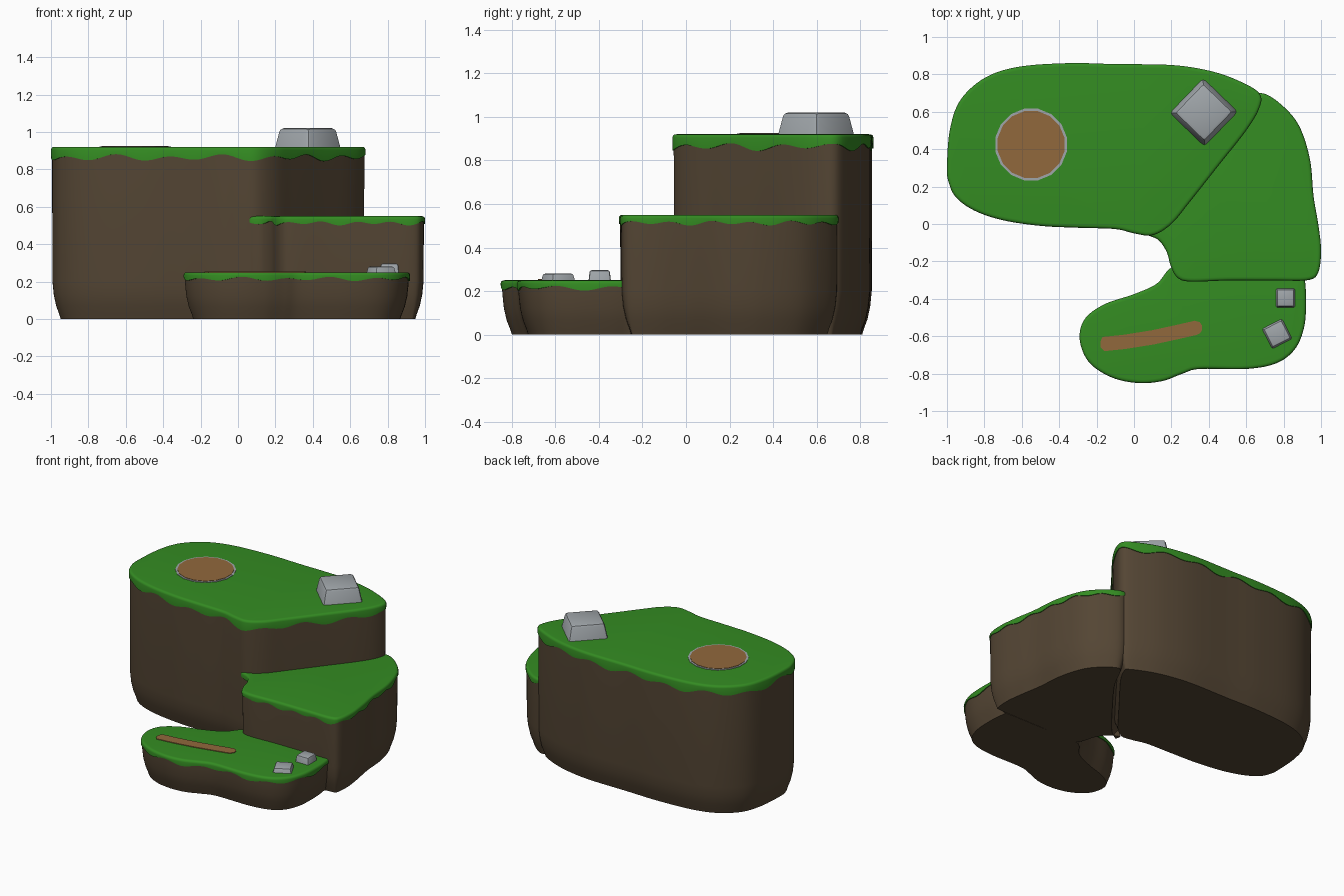
import bpy, bmesh, math
from mathutils import Vector

if "Cube" in bpy.data.objects:
    bpy.data.objects.remove(bpy.data.objects["Cube"])

def material(name, rgb):
    m = bpy.data.materials.new(name)
    m.diffuse_color = (*rgb, 1)
    m.use_nodes = True
    m.node_tree.nodes["Principled BSDF"].inputs["Base Color"].default_value = m.diffuse_color
    return m

GRASS = material("grass green", (0.034, 0.262, 0.016))
SOIL = material("dark soil", (0.088, 0.060, 0.034))
DIRT = material("bare dirt brown", (0.283, 0.138, 0.045))
STONE = material("stone grey", (0.352, 0.381, 0.402))

def finish(name, bm, mat, angle=40):
    bmesh.ops.recalc_face_normals(bm, faces=bm.faces[:])
    me = bpy.data.meshes.new(name)
    bm.to_mesh(me)
    bm.free()
    me.materials.append(mat)
    ob = bpy.data.objects.new(name, me)
    bpy.context.collection.objects.link(ob)
    bpy.ops.object.select_all(action='DESELECT')
    ob.select_set(True)
    bpy.context.view_layer.objects.active = ob
    bpy.ops.object.shade_smooth_by_angle(angle=math.radians(angle))
    return ob

def smooth_outline(pts, n=180):
    """Closed Catmull-Rom curve, resampled to even spacing."""
    p = [Vector(q) for q in pts]
    k = len(p)
    fine = []
    for i in range(k):
        a, b, c, d = p[i - 1], p[i], p[(i + 1) % k], p[(i + 2) % k]
        for s in range(16):
            t = s / 16
            fine.append(0.5 * (2 * b + (c - a) * t + (2 * a - 5 * b + 4 * c - d) * t * t
                               + (3 * b - a - 3 * c + d) * t ** 3))
    fine.append(fine[0])
    lens = [(fine[i + 1] - fine[i]).length for i in range(len(fine) - 1)]
    step, out, pos, i = sum(lens) / n, [], 0.0, 0
    for j in range(n):
        while i < len(lens) - 1 and pos + lens[i] < j * step:
            pos += lens[i]
            i += 1
        out.append(fine[i].lerp(fine[i + 1], (j * step - pos) / lens[i]))
    return out

def inset(pts, d):
    """Move a clockwise outline inward by d."""
    n = len(pts)
    out = []
    for i in range(n):
        t = (pts[(i + 2) % n] - pts[i - 2]).normalized()
        out.append(pts[i] + Vector((t.y, -t.x)) * d)
    return out

def loft(bm, rings):
    loops = [[bm.verts.new(c) for c in r] for r in rings]
    n = len(loops[0])
    for a, b in zip(loops, loops[1:]):
        for i in range(n):
            bm.faces.new((a[i], a[(i + 1) % n], b[(i + 1) % n], b[i]))
    bm.faces.new(loops[0])
    bm.faces.new(loops[-1])

def terrace(name, pts, top, lip, waves, amp):
    outline = smooth_outline(pts)
    n = len(outline)
    # soil body, rounded in toward the ground
    h = min(0.2, top * 0.75)
    prof = [(0, .052), (.12 * h, .045), (.35 * h, .028), (.65 * h, .015), (h, .008),
            (top - 0.012, .006)]
    bm = bmesh.new()
    loft(bm, [[(v.x, v.y, z) for v in inset(outline, d)] for z, d in prof])
    finish(name + "_soil", bm, SOIL, 50)
    # grass cap with a wavy hanging edge
    drip = []
    for i in range(n):
        t = 2 * math.pi * i / n
        drip.append(top - lip + amp * math.sin(waves * t)
                    + amp * 0.5 * math.sin((waves // 2 + 1) * t + 1))
    def ring(d, zs):
        return [(v.x, v.y, z) for v, z in zip(inset(outline, d), zs)]
    bm = bmesh.new()
    loft(bm, [ring(.012, drip), ring(.001, drip), ring(0, [top - .016] * n),
              ring(.003, [top - .006] * n), ring(.010, [top - .001] * n), ring(.02, [top] * n)])
    finish(name + "_grass", bm, GRASS, 50)

# three stepped terraces, outlines clockwise from above
terrace("upper_terrace", [
    (-1, .3), (-.985, .5), (-.93, .66), (-.8, .78), (-.62, .84), (-.35, .86), (-.1, .855),
    (.2, .85), (.4, .82), (.55, .77), (.67, .70), (.67, .62), (.6, .5), (.45, .31), (.3, .12),
    (.2, 0), (.1, -.06), (0, -.05), (-.1, -.027), (-.3, -.02), (-.5, -.01), (-.7, .02),
    (-.85, .07), (-.95, .14), (-.99, .22)], 0.92, 0.058, 15, 0.013)
terrace("middle_terrace", [
    (.6, .66), (.68, .70), (.78, .645), (.88, .53), (.94, .35), (.96, .15), (.985, 0),
    (1, -.14), (.985, -.26), (.93, -.3), (.75, -.302), (.5, -.302), (.3, -.308), (.23, -.285),
    (.195, -.22), (.175, -.15), (.13, -.085), (.05, -.04), (.15, .04), (.3, .22), (.5, .48)],
    0.55, 0.038, 17, 0.008)
terrace("lower_terrace", [
    (-.29, -.62), (-.265, -.51), (-.16, -.43), (0, -.375), (.12, -.32), (.19, -.24),
    (.28, -.2), (.6, -.2), (.88, -.21), (.91, -.28), (.92, -.4), (.91, -.55), (.86, -.67),
    (.76, -.745), (.6, -.775), (.35, -.775), (.26, -.8), (.15, -.84), (.02, -.85),
    (-.12, -.82), (-.24, -.74)], 0.25, 0.036, 13, 0.008)

def plate(name, pts, z0, z1, mat):
    bm = bmesh.new()
    loft(bm, [[(x, y, z) for x, y in pts] for z in (z0, z1)])
    finish(name, bm, mat, 20)

# round dirt patch with a stone rim
def circle(r, n=16):
    return [(-.55 + r * math.cos(2 * math.pi * (i + .5) / n),
             .425 + r * math.sin(2 * math.pi * (i + .5) / n)) for i in range(n)]
plate("patch_rim", circle(.195), .915, .923, STONE)
plate("dirt_patch", circle(.182), .918, .9255, DIRT)

# bent dirt path strip on the lower terrace
centre = [(-.165, -.642), (-.05, -.63), (.1, -.606), (.22, -.58), (.33, -.555)]
left = [(x - .004, y + .038) for x, y in centre]
right = [(x + .006, y - .038) for x, y in centre]
tip = [(.33 + .036 * math.cos(a), -.555 + .038 * math.sin(a)) for a in (.9, .3, -.3, -.9)]
plate("dirt_path", left + tip + right[::-1] + [(-.178, -.66), (-.18, -.63)], .246, .2545, DIRT)

# tapered boulders with softened edges
def rock(name, x, y, z0, z1, half, top_scale, turn, bevel):
    bm = bmesh.new()
    bmesh.ops.create_cube(bm, size=2)
    for v in bm.verts:
        s = half * (top_scale if v.co.z > 0 else 1)
        a, b = v.co.x * s, v.co.y * s
        c, d = math.cos(turn), math.sin(turn)
        v.co = (x + a * c - b * d, y + a * d + b * c, z1 if v.co.z > 0 else z0 - 0.01)
    edges = [e for e in bm.edges if max(v.co.z for v in e.verts) > z0]
    bmesh.ops.bevel(bm, geom=edges, offset=bevel, segments=2, profile=.5, affect='EDGES')
    finish(name, bm, STONE, 35)

rock("large_boulder", .373, .597, .92, 1.02, .130, .84, math.radians(46), .018)
rock("small_rock_a", .81, -.396, .25, .296, .052, .88, 0, .009)
rock("small_rock_b", .765, -.587, .25, .28, .062, .86, math.radians(27), .009)
